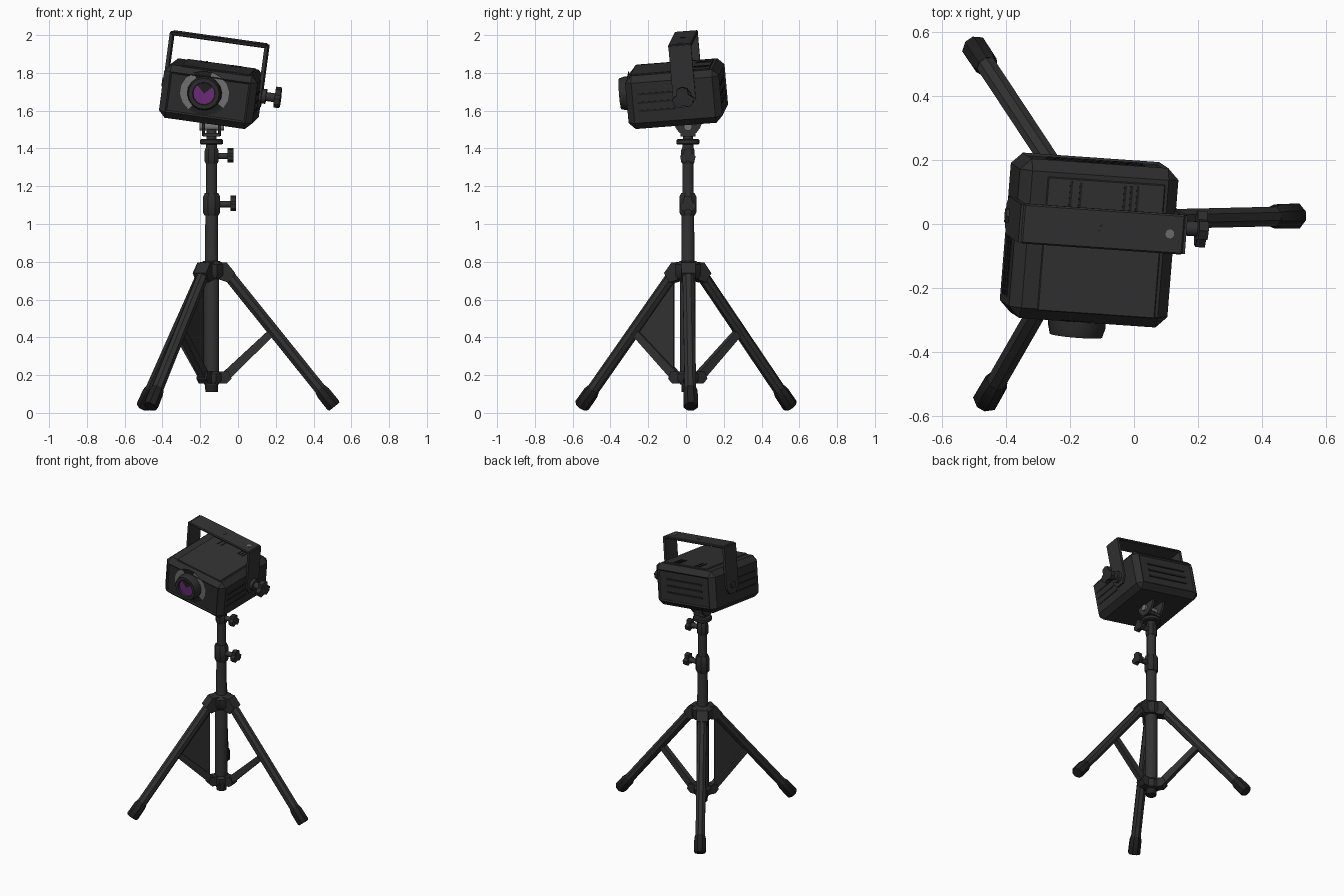
import bpy, bmesh, math
from mathutils import Matrix, Vector

if "Cube" in bpy.data.objects:
    bpy.data.objects.remove(bpy.data.objects["Cube"])


def material(name, col):
    m = bpy.data.materials.new(name)
    m.diffuse_color = (*col, 1)
    m.use_nodes = True
    m.node_tree.nodes["Principled BSDF"].inputs["Base Color"].default_value = m.diffuse_color
    return m


BODY = material("charcoal", (0.026, 0.026, 0.026))
METAL = material("dark metal", (0.032, 0.032, 0.032))
BLACK = material("black", (0.014, 0.014, 0.014))
GREY = material("grey", (0.17, 0.17, 0.17))
PURPLE = material("purple", (0.15, 0.025, 0.19))
I = Matrix.Identity(4)


def finish(name, bm, mats, mw=I, smooth=False):
    bmesh.ops.recalc_face_normals(bm, faces=bm.faces)
    me = bpy.data.meshes.new(name)
    bm.to_mesh(me)
    bm.free()
    for m in (mats if isinstance(mats, list) else [mats]):
        me.materials.append(m)
    ob = bpy.data.objects.new(name, me)
    bpy.context.collection.objects.link(ob)
    ob.matrix_world = mw
    if smooth:
        bpy.ops.object.select_all(action='DESELECT')
        ob.select_set(True)
        bpy.context.view_layer.objects.active = ob
        bpy.ops.object.shade_smooth_by_angle(angle=math.radians(35))
    return ob


def box(name, c, size, mat, mw=I, bevel=0):
    bm = bmesh.new()
    bmesh.ops.create_cube(bm, size=1, matrix=Matrix.Translation(c) @ Matrix.Diagonal((*size, 1)))
    if bevel:
        bmesh.ops.bevel(bm, geom=bm.edges[:], offset=bevel, segments=1, affect='EDGES')
    return finish(name, bm, mat, mw)


def lathe(name, a, b, profile, mat, mw=I, sides=12, smooth=True):
    """Turn (radius, distance) points around the line from a to b."""
    a, d = Vector(a), Vector(b) - Vector(a)
    frame = Matrix.Translation(a) @ d.to_track_quat('Z', 'Y').to_matrix().to_4x4()
    bm = bmesh.new()
    rings = []
    for r, z in profile:
        rings.append([bm.verts.new(frame @ Vector((r * math.cos(t), r * math.sin(t), z)))
                      for t in (math.tau * (i + .5) / sides for i in range(sides))])
    for p, q in zip(rings, rings[1:]):
        for i in range(sides):
            j = (i + 1) % sides
            bm.faces.new((p[i], p[j], q[j], q[i]))
    bm.faces.new(rings[0])
    bm.faces.new(rings[-1])
    return finish(name, bm, mat, mw, smooth)


def rod(name, a, b, r, mat, mw=I, sides=12, r2=None):
    n = (Vector(b) - Vector(a)).length
    return lathe(name, a, b, [(r, 0), (r if r2 is None else r2, n)], mat, mw, sides)


def prism(name, pts, axis, thick, mat, mw=I):
    """Extrude a closed outline symmetrically along an axis."""
    bm = bmesh.new()
    axis = Vector(axis)
    f = bm.faces.new([bm.verts.new(Vector(p) - axis * thick / 2) for p in pts])
    new = bmesh.ops.extrude_face_region(bm, geom=[f])["geom"]
    bmesh.ops.translate(bm, vec=axis * thick, verts=[v for v in new if isinstance(v, bmesh.types.BMVert)])
    return finish(name, bm, mat, mw)


def knob(name, p, length, r, mw=I):
    """Thumb screw pointing along +x with a lobed grip."""
    x, y, z = p
    rod(name + "_stem", p, (x + length, y, z), r * .4, METAL, mw)
    pts = []
    for i in range(12):
        t = math.tau * i / 12
        q = r * (1, .95, .6, .95)[(i + 1) % 4 if i % 4 != 3 else 0]
        pts.append((x + length, y + q * math.cos(t), z + q * math.sin(t)))
    prism(name + "_grip", pts, (1, 0, 0), .03, BODY, mw)


# Telescopic pole
PX, PY = -.14, .01


def pole(name, z0, profile, mat, sides=12):
    lathe(name, (PX, PY, z0), (PX, PY, z0 + 1), profile, mat, sides=sides)


pole("pole_tip", .11, [(.034, 0), (.036, .05)], BLACK)
pole("lower_pole", .15, [(.042, 0), (.042, .62), (.036, .66), (.034, .92)], METAL)
pole("upper_pole", 1.05, [(.030, 0), (.030, .37)], METAL)
pole("lower_collar", 1.045, [(.04, 0), (.048, .015), (.048, .10), (.038, .12)], BODY, 8)
pole("upper_collar", 1.32, [(.034, 0), (.039, .01), (.039, .07), (.032, .085)], BODY, 8)
pole("leg_hub", .71, [(.06, 0), (.075, .02), (.075, .075), (.045, .095)], BODY, 8)
pole("strut_hub", .155, [(.05, 0), (.06, .015), (.06, .05), (.045, .065)], BODY, 8)
pole("mount_plate", 1.42, [(.055, 0), (.062, .006), (.062, .024), (.055, .03)], BODY, 16)
pole("mount_neck", 1.40, [(.028, 0), (.028, .1)], METAL)
knob("lower_knob", (PX + .03, PY, 1.105), .085, .045)
knob("upper_knob", (PX + .03, PY, 1.36), .07, .043)

# Folding legs with struts
for name, foot in (("right", (.51, .025)), ("back", (-.50, .555)), ("front", (-.465, -.555))):
    d = Vector((foot[0] - PX, foot[1] - PY, 0))
    reach = d.length
    d.normalize()
    side = Vector((-d.y, d.x, 0))

    def at(r, z):
        return Vector((PX, PY, z)) + d * r

    top, end = at(.07, .755), at(reach, .033)
    rod(name + "_leg", top, top.lerp(end, .93), .033, METAL, sides=8)
    n = (end - top).length
    lathe(name + "_foot", top.lerp(end, .87), end,
          [(.034, 0), (.041, .025), (.042, n * .13 - .01), (.036, n * .13)], BLACK, sides=8)
    # hinge lug and strut
    prism(name + "_hinge", [at(.03, .80), at(.08, .795), at(.125, .74), at(.09, .69), at(.03, .71)],
          side, .075, BODY)
    prism(name + "_strut", [at(.05, .205), at(.31, .445), at(.34, .42), at(.08, .165)], side, .036, METAL)
    prism(name + "_strut_lug", [at(.03, .22), at(.09, .22), at(.105, .18), at(.08, .155), at(.03, .155)],
          side, .055, BODY)
    if name == "front":
        prism("web_panel", [at(.085, .73), at(.325, .44), at(.085, .22)], side, .006, METAL)

# Tilted lamp head
HEAD = (Matrix.Translation((-.14, -.05, 1.69)) @ Matrix.Rotation(math.radians(-4), 4, 'Z')
        @ Matrix.Rotation(math.radians(8), 4, 'Y') @ Matrix.Rotation(math.radians(4.5), 4, 'X'))
bm = bmesh.new()
bmesh.ops.create_cube(bm, size=1, matrix=Matrix.Diagonal((.50, .50, .285, 1)))
bmesh.ops.bevel(bm, geom=bm.edges[:], offset=.035, segments=1, affect='EDGES')
bm.normal_update()
ends = [f for f in bm.faces if abs(f.normal.y) > .95]
bmesh.ops.inset_individual(bm, faces=ends, thickness=.012, depth=-.008)
finish("head_case", bm, BODY, HEAD)
box("top_panel", (.02, -.01, .143), (.37, .42, .01), METAL, HEAD, .003)
for i in range(3):
    z = -.045 + .045 * i
    box("back_vent", (0, .244, z), (.30, .008, .012), BLACK, HEAD)
    for s in (-1, 1):
        box("side_vent", (s * .25, -.09, z), (.006, .20, .01), BLACK, HEAD)
for x in (-.09, -.06, .08, .10, .12):
    box("top_vent", (x, .15, .148), (.008, .08, .006), BLACK, HEAD)

# Lens with a broken octagonal surround
LX, LZ = -.02, .02
bm = bmesh.new()
rings = [[bm.verts.new((LX + r * 1.12 * math.cos(t), -.247, LZ + r * math.sin(t)))
          for t in (math.tau * (i + .5) / 16 for i in range(16))] for r in (.085, .117)]
for i in range(16):
    j = (i + 1) % 16
    f = bm.faces.new((rings[0][i], rings[0][j], rings[1][j], rings[1][i]))
    f.material_index = 1 if i in (3, 4, 10, 11, 12, 13) else 0
finish("lens_surround", bm, [GREY, BLACK], HEAD)
lathe("lens_barrel", (LX, -.235, LZ), (LX, -.3, LZ),
      [(.09, 0), (.09, .035), (.082, .065), (.060, .065), (.056, .045)], BODY, HEAD, 16)
bm = bmesh.new()
bmesh.ops.create_circle(bm, cap_ends=True, cap_tris=True, radius=.06, segments=16,
                        matrix=Matrix.Translation((LX, -.288, LZ)) @ Matrix.Rotation(math.pi / 2, 4, 'X'))
for f in bm.faces:
    c = f.calc_center_median()
    f.material_index = 1 if c.z - LZ > .028 else 0
finish("lens_glass", bm, [PURPLE, BLACK], HEAD)

# Carry handle yoke
HY = .06
box("handle_bar", (0, HY, .287), (.51, .125, .018), METAL, HEAD, .005)
for s in (-1, 1):
    pts = [(s * .254, HY + y, z) for y, z in
           ((-.06, .29), (.06, .29), (.06, .0), (.03, -.04), (-.03, -.04), (-.06, .0))]
    prism("handle_arm", pts, (1, 0, 0), .018, METAL, HEAD)
rod("handle_rivet", (.21, HY, .29), (.21, HY, .298), .014, GREY, HEAD)
rod("handle_stud", (0, HY, .29), (0, HY, .298), .014, METAL, HEAD)
rod("pivot_bolt", (-.25, HY, .02), (-.272, HY, .02), .025, METAL, HEAD, 6)
rod("pivot_boss", (.25, HY, .02), (.285, HY, .02), .04, METAL, HEAD)
knob("tilt_knob", (.26, HY, .02), .087, .06, HEAD)

# Tilt bracket under the head
for s in (-1, 1):
    pts = [(PX + s * .042, PY + .078 * math.cos(t), 1.565 - .1 * math.sin(t))
           for t in (math.pi * i / 10 for i in range(11))]
    prism("bracket_cheek", pts, (1, 0, 0), .016, METAL)
rod("bracket_bolt", (PX - .065, PY, 1.515), (PX + .065, PY, 1.515), .022, GREY)
box("bracket_base", (PX, PY, 1.473), (.09, .08, .02), METAL)
